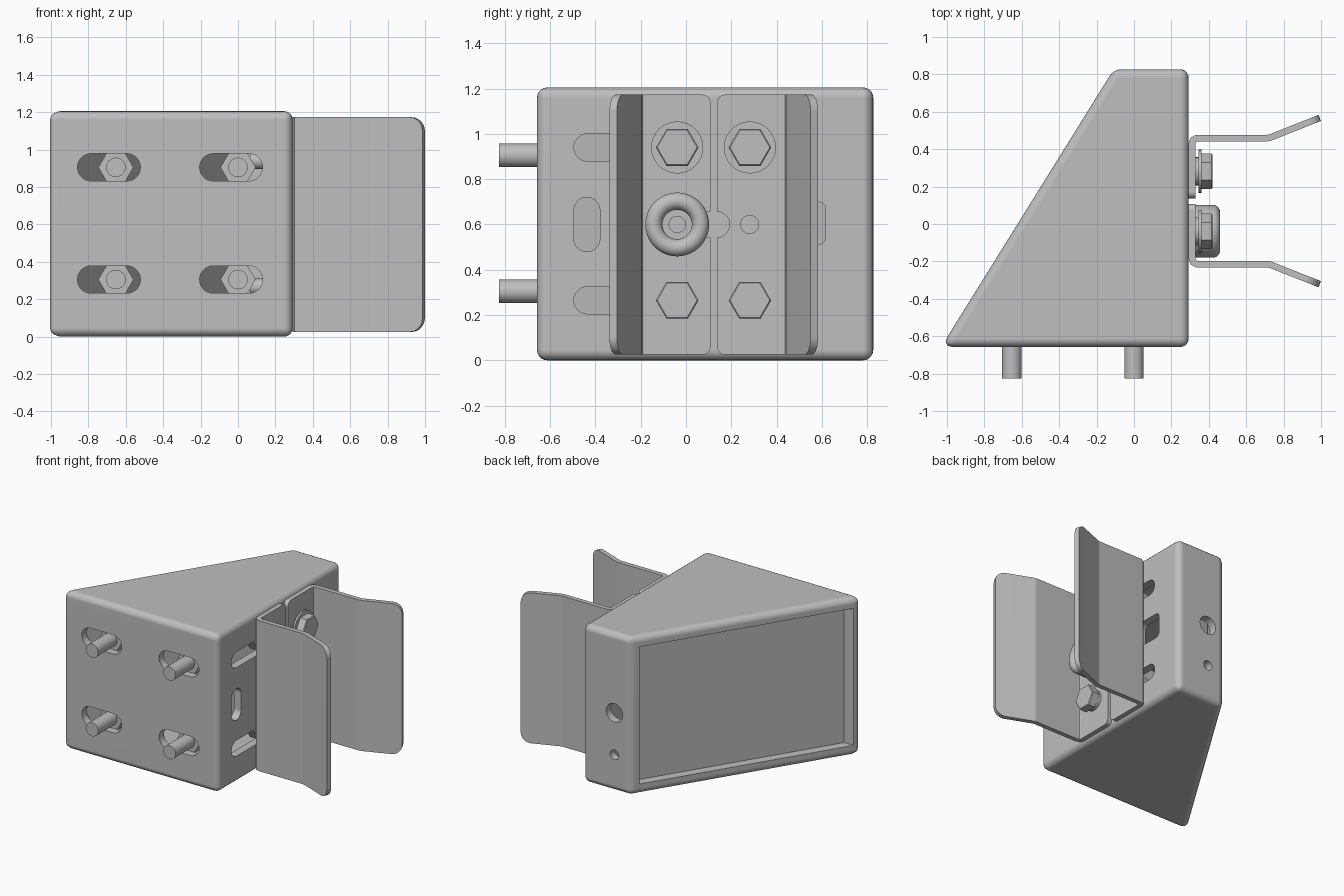
import bpy, bmesh, math

cube = bpy.data.objects.get("Cube")
if cube:
    bpy.data.objects.remove(cube, do_unlink=True)

steel = bpy.data.materials.new("plain_grey")
steel.use_nodes = True
GREY = (0.52, 0.52, 0.52, 1)
steel.diffuse_color = GREY
steel.node_tree.nodes["Principled BSDF"].inputs["Base Color"].default_value = GREY


def place(axis, u, v, h):
    return {"X": (h, u, v), "Y": (u, h, v), "Z": (u, v, h)}[axis]


def finish(bm, name):
    bmesh.ops.recalc_face_normals(bm, faces=bm.faces)
    mesh = bpy.data.meshes.new(name)
    bm.to_mesh(mesh)
    bm.free()
    mesh.materials.append(steel)
    ob = bpy.data.objects.new(name, mesh)
    bpy.context.collection.objects.link(ob)
    return ob


def loft(name, rings):
    """Skin a stack of equal-length rings and cap both ends."""
    bm = bmesh.new()
    rows = [[bm.verts.new(p) for p in ring] for ring in rings]
    n = len(rows[0])
    for a, b in zip(rows, rows[1:]):
        for i in range(n):
            j = (i + 1) % n
            bm.faces.new((a[i], a[j], b[j], b[i]))
    bm.faces.new(rows[0])
    bm.faces.new(rows[-1])
    return finish(bm, name)


def prism(name, outline, lo, hi, axis="Z"):
    return loft(name, [[place(axis, u, v, h) for u, v in outline] for h in (lo, hi)])


def lathe(name, profile, centre, axis, n=32):
    """Turn (radius, height) pairs round an axis; n=6 gives a hexagon."""
    turns = [2 * math.pi * i / n for i in range(n)]
    return loft(name, [[place(axis, centre[0] + r * math.cos(t),
                              centre[1] + r * math.sin(t), h) for t in turns]
                       for r, h in profile])


def rounded(u0, u1, v0, v1, r, seg=8):
    """Rounded rectangle outline, also used for pills."""
    pts = []
    corners = ((u1 - r, v1 - r), (u0 + r, v1 - r), (u0 + r, v0 + r), (u1 - r, v0 + r))
    for q, (cu, cv) in enumerate(corners):
        for i in range(seg):
            t = (q + i / (seg - 0.99)) * math.pi / 2
            pts.append((cu + r * math.cos(t), cv + r * math.sin(t)))
    return pts


def disc(u, v, r):
    return [(u + r * math.cos(i * math.pi / 16), v + r * math.sin(i * math.pi / 16))
            for i in range(32)]


def apply(ob, mod):
    bpy.context.view_layer.objects.active = ob
    bpy.ops.object.modifier_apply(modifier=mod.name)


def cut(ob, outline, lo, hi, axis):
    cutter = prism("cutter", outline, lo, hi, axis)
    cutter.hide_render = True
    mod = ob.modifiers.new("cut", "BOOLEAN")
    mod.operation, mod.solver, mod.object = "DIFFERENCE", "EXACT", cutter
    apply(ob, mod)
    bpy.data.objects.remove(cutter, do_unlink=True)


def smooth(ob, weighted=False):
    bpy.ops.object.select_all(action="DESELECT")
    ob.select_set(True)
    bpy.context.view_layer.objects.active = ob
    bpy.ops.object.shade_smooth_by_angle(angle=math.radians(32))
    if weighted:
        ob.modifiers.new("normals", "WEIGHTED_NORMAL").keep_sharp = True


# Wedge housing
FRONT, BACK, SIDE, TOP, WALL, RIM = -0.658, 0.827, 0.292, 1.205, 0.06, 0.08


def slant(y, depth=0.0):
    return -1.032 + (y - FRONT) * 0.622 + depth * 1.178


body = prism("wedge_housing", [(slant(FRONT), FRONT), (SIDE, FRONT),
                               (SIDE, BACK), (slant(BACK), BACK)], 0, TOP)
bev = body.modifiers.new("round", "BEVEL")
bev.offset_type, bev.width, bev.segments = "WIDTH", 0.064, 5
bev.limit_method = "ANGLE"
apply(body, bev)

# Hollow interior, open through the slanted side
y0, y1 = FRONT + WALL, BACK - WALL
cut(body, [(slant(y0, -0.2), y0), (SIDE - WALL, y0), (SIDE - WALL, y1),
           (slant(y1, -0.2), y1)], RIM, TOP - RIM, "Z")

# Slots in the front wall
for x in (-0.69, -0.037):
    for z in (0.305, 0.905):
        cut(body, rounded(x - 0.168, x + 0.168, z - 0.073, z + 0.073, 0.072),
            FRONT - 0.1, y0 + 0.05, "Y")

# Slots in the clamp wall
side_slots = [rounded(-0.495, 0.02, z - 0.06, z + 0.06, 0.059) for z in (0.265, 0.94)]
side_slots += [rounded(0.22, 0.57, z - 0.06, z + 0.06, 0.059) for z in (0.265, 0.94)]
side_slots += [rounded(-0.495, -0.38, 0.48, 0.72, 0.057),
               rounded(0.4, 0.617, 0.51, 0.7, 0.035)]
for outline in side_slots:
    cut(body, outline, SIDE - 0.1, SIDE + 0.1, "X")

# Round holes in the back wall
for z, r in ((0.6, 0.07), (0.28, 0.037)):
    cut(body, disc(0.025, z, r), y1 - 0.05, BACK + 0.1, "Y")
smooth(body, True)

# Recessed cover closing the slanted side
prism("slanted_cover", [(slant(y0, 0.068), y0), (slant(y0, 0.105), y0),
                        (slant(y1, 0.105), y1), (slant(y1, 0.068), y1)],
      RIM, TOP - RIM)

# Bent clamp plates, mirrored across the gap
MID = 0.1225
PATH = [(0.31, 0.108), (0.31, -0.184), (0.317, -0.204), (0.335, -0.214),
        (0.71, -0.214), (0.73, -0.218), (0.993, -0.322)]


def clamp(name, flip):
    bm = bmesh.new()
    cols = []
    for x, y in PATH:
        y = 2 * MID - y if flip else y
        cols.append([bm.verts.new((x, y, z)) for z in (0.025, 1.173)])
    for a, b in zip(cols, cols[1:]):
        bm.faces.new((a[0], b[0], b[1], a[1]))
    for col, r in ((cols[0], 0.035), (cols[-1], 0.075)):
        bmesh.ops.bevel(bm, geom=col, offset=r, segments=6, profile=0.5,
                        affect="VERTICES")
    ob = finish(bm, name)
    mod = ob.modifiers.new("thickness", "SOLIDIFY")
    mod.thickness, mod.offset, mod.use_even_offset = 0.035, 0, True
    apply(ob, mod)
    cut(ob, rounded(0.04, 0.192, 0.542, 0.658, 0.057), 0.25, 0.4, "X")
    return ob


near = clamp("front_clamp_plate", False)
far = clamp("back_clamp_plate", True)
cut(far, disc(0.281, 0.6, 0.04), 0.25, 0.4, "X")
for ob in (near, far):
    smooth(ob, True)

# Clamp bolts: collar, hex head, shank and inner nut
HEX = 0.094
for y in (-0.039, 0.282):
    for z in (0.265, 0.94):
        c = (y, z)
        smooth(lathe("clamp_collar", [(0.075, 0.325), (0.075, 0.362)], c, "X"))
        if z > 0.5:
            smooth(lathe("clamp_washer", [(0.115, 0.345), (0.115, 0.36)], c, "X"))
        lathe("clamp_bolt_head", [(HEX, 0.36), (HEX, 0.414), (0.088, 0.42)], c, "X", 6)
        smooth(lathe("clamp_bolt_shank", [(0.045, 0.065), (0.045, 0.33)], c, "X"))
        lathe("clamp_nut", [(HEX, 0.16), (HEX, SIDE - WALL)], c, "X", 6)

# Front bolts: shank through the wall, hex head inside
for x in (-0.653, 0.0):
    for z in (0.305, 0.905):
        smooth(lathe("front_bolt_shank", [(0.052, -0.826), (0.052, y0 + 0.02)],
                     (x, z), "Y"))
        lathe("front_bolt_head", [(HEX, y0), (HEX, y0 + 0.07)], (x, z), "Y", 6)

# Rounded grommet with a pin in its dished centre
ring = [(0.141, 0.325)]
for i in range(13):
    t = math.pi * i / 12
    ring.append((0.103 + 0.038 * math.cos(t), 0.422 + 0.038 * math.sin(t)))
ring.append((0.065, 0.36))
smooth(lathe("grommet", ring, (-0.039, 0.6), "X", 40))
smooth(lathe("grommet_pin", [(0.038, 0.35), (0.038, 0.375)], (-0.039, 0.6), "X"))
